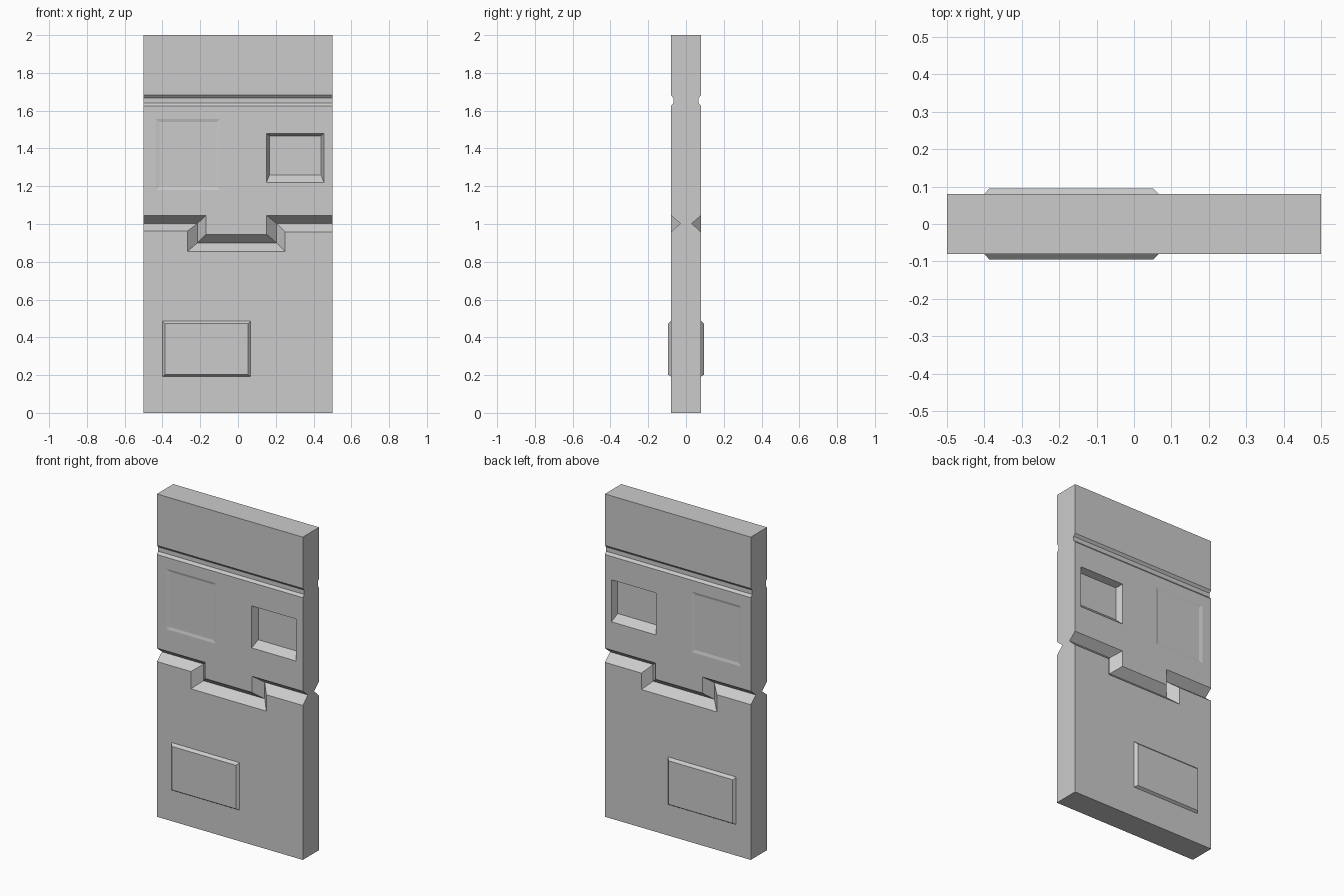
import bpy, bmesh

if "Cube" in bpy.data.objects:
    bpy.data.objects.remove(bpy.data.objects["Cube"])

T = 0.08    # half thickness of the slab
OUT = 0.2   # how far cutters stick out of the surface


def loft(name, rings):
    """Closed solid through a list of rings with equal point counts."""
    bm = bmesh.new()
    loops = [[bm.verts.new(p) for p in r] for r in rings]
    n = len(loops[0])
    for a, b in zip(loops, loops[1:]):
        for i in range(n):
            j = (i + 1) % n
            bm.faces.new((a[i], a[j], b[j], b[i]))
    bm.faces.new(loops[0])
    bm.faces.new(loops[-1])
    bmesh.ops.recalc_face_normals(bm, faces=bm.faces[:])
    mesh = bpy.data.meshes.new(name)
    bm.to_mesh(mesh)
    bm.free()
    ob = bpy.data.objects.new(name, mesh)
    bpy.context.collection.objects.link(ob)
    return ob


def rect(x0, x1, z0, z1, y):
    return [(x0, y, z0), (x1, y, z0), (x1, y, z1), (x0, y, z1)]


def combine(tool, op):
    """Apply a boolean to the slab and drop the tool."""
    mod = door.modifiers.new(op, 'BOOLEAN')
    mod.operation = op
    mod.solver = 'EXACT'
    mod.object = tool
    bpy.context.view_layer.objects.active = door
    bpy.ops.object.modifier_apply(modifier=mod.name)
    bpy.data.objects.remove(tool)


# slab
door = loft("door_slab", [rect(-.5, .5, 0, 2, -T), rect(-.5, .5, 0, 2, T)])

# stepped seam stations: (upper x,z), (apex x,z), (lower x,z)
seam = [((-.6, 1.045), (-.6, 1.003), (-.6, .962)),
        ((-.17, 1.045), (-.215, 1.003), (-.267, .962)),
        ((-.17, .945), (-.215, .9), (-.267, .855)),
        ((.152, .945), (.204, .9), (.25, .855)),
        ((.152, 1.045), (.204, 1.003), (.25, .957)),
        ((.6, 1.045), (.6, 1.003), (.6, .957))]

# the same details on the front (-1) and the back (+1)
for s in (-1, 1):
    # V-shaped seam between upper and lower leaf
    combine(loft("seam_cutter", [
        [(u[0], s * OUT, u[1]), (u[0], s * T, u[1]), (a[0], s * .03, a[1]),
         (l[0], s * T, l[1]), (l[0], s * OUT, l[1])] for u, a, l in seam]),
        'DIFFERENCE')

    # straight groove near the top
    groove = [(OUT, 1.625), (T, 1.625), (.067, 1.64),
              (.067, 1.667), (T, 1.682), (OUT, 1.682)]
    combine(loft("groove_cutter", [[(x, s * y, z) for y, z in groove]
                                   for x in (-.6, .6)]), 'DIFFERENCE')

    # deep window recess with sloped sill, and shallow square panel
    for outer, inner, depth in (
            ((.15, .455, 1.22, 1.48), (.167, .44, 1.26, 1.467), .04),
            ((-.435, -.097, 1.18, 1.555), (-.415, -.112, 1.197, 1.54), .004)):
        combine(loft("recess_cutter", [rect(*outer, s * OUT), rect(*outer, s * T),
                                       rect(*inner, s * (T - depth))]), 'DIFFERENCE')

    # raised lower plate
    base = (-.4, .067, .192, .487)
    combine(loft("raised_plate", [rect(*base, s * (T - .02)), rect(*base, s * T),
                                  rect(-.387, .052, .202, .472, s * (T + .015))]),
            'UNION')
